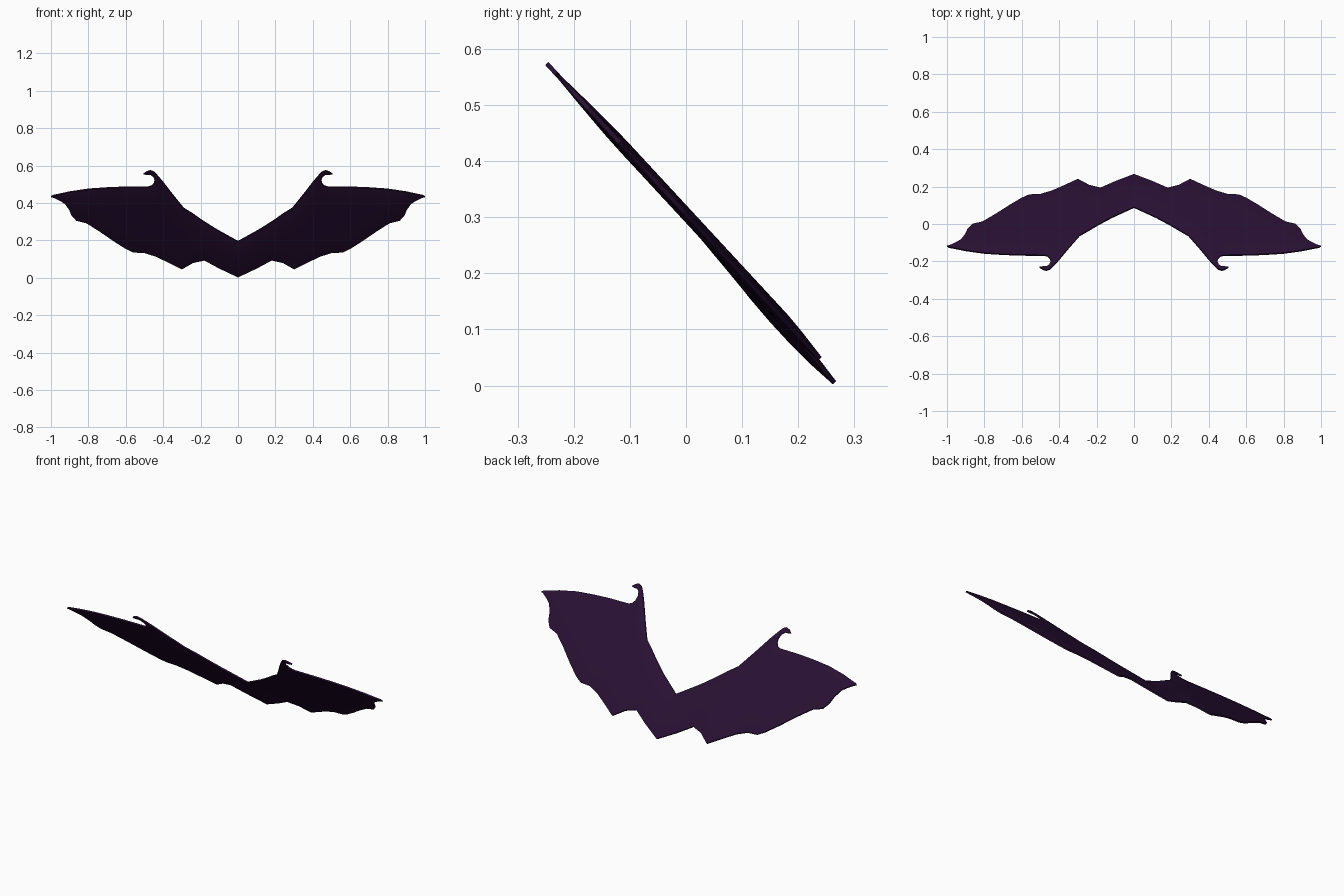
import bpy, bmesh
from mathutils import Vector
from mathutils.geometry import delaunay_2d_cdt, intersect_point_line

if "Cube" in bpy.data.objects:
    bpy.data.objects.remove(bpy.data.objects["Cube"])

# Front-view outline (x, z) of one wing, starting at the top of the centre line
outline = [Vector(p) for p in [
    (0, .195), (.12, .262), (.195, .31), (.24, .342), (.29, .373), (.35, .447), (.40, .512), (.43, .547),
    (.45, .567), (.468, .574), (.486, .569), (.505, .556), (.488, .553), (.468, .553),
    (.453, .542), (.446, .525), (.449, .507), (.46, .493), (.48, .487), (.60, .486),
    (.70, .482), (.80, .475), (.90, .460), (.965, .446), (.99, .441), (1.0, .434),
    (.985, .430), (.95, .413), (.925, .397), (.902, .365), (.89, .335), (.865, .308),
    (.81, .294), (.74, .250), (.66, .195), (.60, .157), (.56, .138), (.50, .135),
    (.44, .116), (.37, .083), (.30, .048), (.24, .082), (.18, .095), (.10, .052), (0, .005)]]
n = len(outline)


def edge_distance(p):
    """Distance to the rim, ignoring the centre line."""
    best = 9
    for a, b in zip(outline, outline[1:]):
        q, t = intersect_point_line(p, a, b)
        q = a.lerp(b, max(0, min(1, t)))
        best = min(best, (p - q.to_2d()).length)
    return best


# Triangulate the wing with a regular grid of inner points
pts = list(outline) + [Vector((0, .04 * k)) for k in range(1, 5)]
for i in range(1, 34):
    for j in range(1, 19):
        p = Vector((i * .03, j * .03))
        if edge_distance(p) > .012:
            pts.append(p)
edges = [(i, i + 1) for i in range(n - 1)]
verts, _, faces, *_ = delaunay_2d_cdt(pts, edges, [list(range(n))], 1, 1e-5)

bm = bmesh.new()
normal = Vector((0, .735, .68))


def side_vertex(p, side):
    """Place a point on the tilted, slightly puffed wing surface."""
    y = (.306 - p.y) / 1.08 - .014 * max(0, 1 - p.x / .25)
    half = .004 + .007 * min(1, edge_distance(p) / .06) ** .7
    v = Vector((p.x, y, p.y)) + normal * half * side
    return bm.verts.new(v)


back = [side_vertex(p, 1) for p in verts]
front = [side_vertex(p, -1) for p in verts]
count = {}
for f in faces:
    bm.faces.new([back[i] for i in f])
    bm.faces.new([front[i] for i in reversed(f)])
    for a, b in zip(f, f[1:] + f[:1]):
        key = (min(a, b), max(a, b))
        count[key] = count.get(key, 0) + 1
# Close the rim, leaving the centre line open for the mirror
for (a, b), c in count.items():
    if c == 1 and (verts[a].x > 1e-4 or verts[b].x > 1e-4):
        bm.faces.new([back[a], back[b], front[b], front[a]])
bmesh.ops.delete(bm, geom=[v for v in bm.verts if not v.link_faces], context='VERTS')
# Mirror the second wing
dup = bmesh.ops.duplicate(bm, geom=bm.verts[:] + bm.edges[:] + bm.faces[:])["geom"]
for v in dup:
    if isinstance(v, bmesh.types.BMVert):
        v.co.x = -v.co.x
bmesh.ops.remove_doubles(bm, verts=bm.verts[:], dist=1e-5)
bmesh.ops.recalc_face_normals(bm, faces=bm.faces[:])

mesh = bpy.data.meshes.new("bat_wings")
bm.to_mesh(mesh)
bm.free()
wings = bpy.data.objects.new("bat_wings", mesh)
bpy.context.collection.objects.link(wings)
mat = bpy.data.materials.new("dark purple")
mat.diffuse_color = (.021, .0052, .033, 1)
mat.use_nodes = True
mat.node_tree.nodes["Principled BSDF"].inputs["Base Color"].default_value = mat.diffuse_color
mesh.materials.append(mat)
bpy.context.view_layer.objects.active = wings
wings.select_set(True)
bpy.ops.object.shade_smooth_by_angle()
